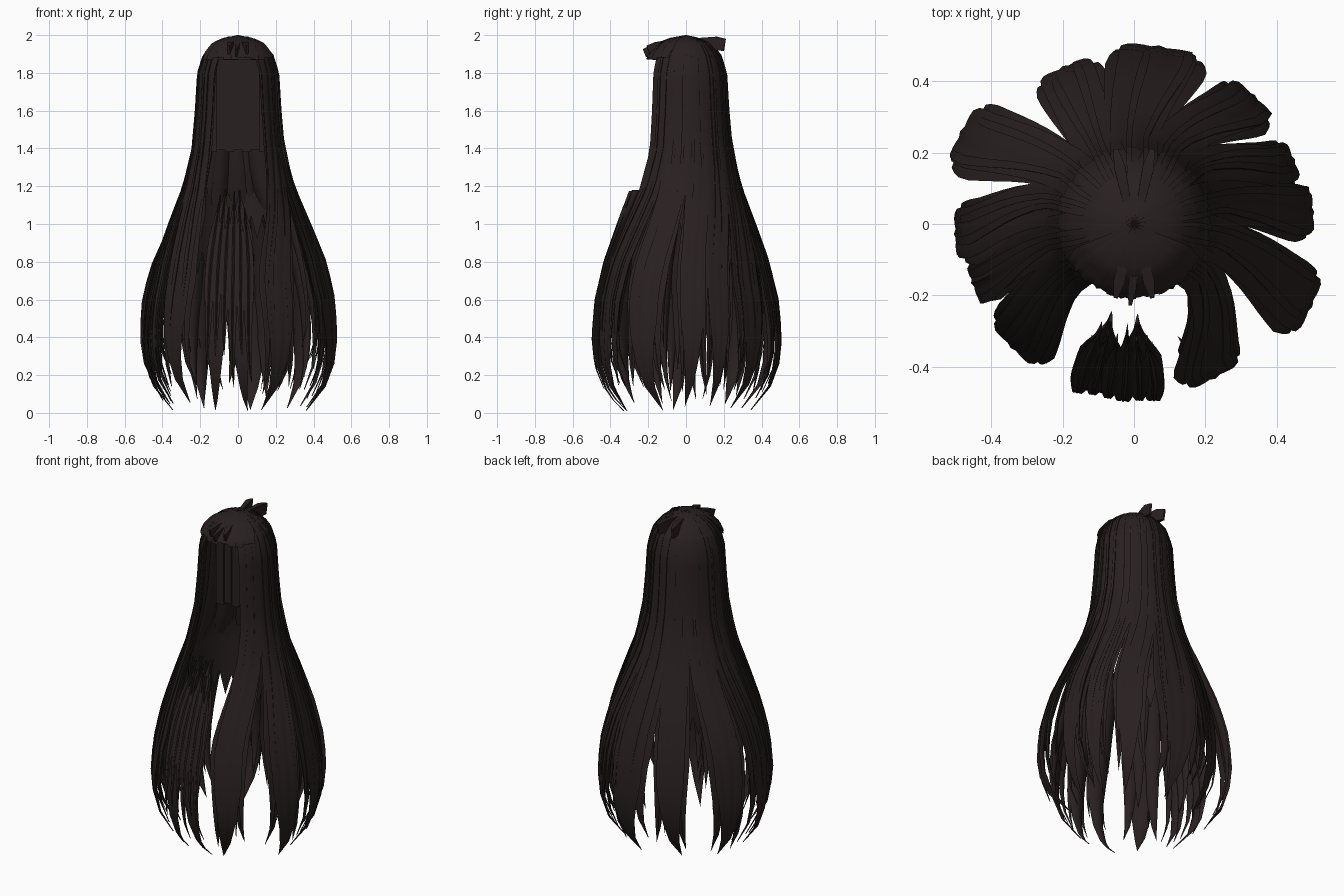
import bpy, bmesh, math, random
from mathutils import Vector, Matrix

cube = bpy.data.objects.get("Cube")
if cube:
    bpy.data.objects.remove(cube)
random.seed(4)

hair = bpy.data.materials.new("dark_brown_hair")
hair.use_nodes = True
colour = (0.022, 0.0145, 0.0145, 1)
hair.diffuse_color = colour
bsdf = hair.node_tree.nodes["Principled BSDF"]
bsdf.inputs["Base Color"].default_value = colour
bsdf.inputs["Roughness"].default_value = 0.8

# Outline of the whole hairstyle: height, radius
OUTLINE = [(2.0, 0.0), (1.985, 0.07), (1.96, 0.125), (1.9, 0.18), (1.8, 0.212),
           (1.6, 0.224), (1.4, 0.242), (1.2, 0.292), (1.0, 0.372), (0.8, 0.45),
           (0.6, 0.502), (0.4, 0.522), (0.25, 0.51), (0.1, 0.455), (0.0, 0.36)]


def radius(z):
    for (za, ra), (zb, rb) in zip(OUTLINE, OUTLINE[1:]):
        if z >= zb:
            return ra + (rb - ra) * (za - z) / (za - zb)
    return OUTLINE[-1][1]


def smooth(a, b, x):
    t = min(1, max(0, (x - a) / (b - a)))
    return t * t * (3 - 2 * t)


def finish(name, bm, angle=50):
    bmesh.ops.remove_doubles(bm, verts=bm.verts, dist=0.0004)
    bmesh.ops.recalc_face_normals(bm, faces=bm.faces)
    mesh = bpy.data.meshes.new(name)
    bm.to_mesh(mesh)
    bm.free()
    obj = bpy.data.objects.new(name, mesh)
    bpy.context.collection.objects.link(obj)
    mesh.materials.append(hair)
    bpy.ops.object.select_all(action="DESELECT")
    obj.select_set(True)
    bpy.context.view_layer.objects.active = obj
    bpy.ops.object.shade_smooth_by_angle(angle=math.radians(angle))


def skin(bm, rings):
    """Join closed rings of points into a capped tube."""
    loops = [[bm.verts.new(p) for p in ring] for ring in rings]
    n = len(loops[0])
    for a, b in zip(loops, loops[1:]):
        for i in range(n):
            bm.faces.new((a[i], a[(i + 1) % n], b[(i + 1) % n], b[i]))
    bm.faces.new(loops[0])
    bm.faces.new(loops[-1])


def lock(bm, top_deg, low_deg, reach, half_top, half_low, z0=2.0, z1=0.03,
         side=0.0, lift=0.0, thick=0.03, taper=0.5, swing=0.0, ridge=0.004,
         blunt=0.0, curl=0.01, rows=28, cols=8):
    """Lens-shaped ribbon hanging along the outline and ending in a point."""
    rings = []
    for k in range(rows + 1):
        s = k / rows
        ease = s
        if z0 > 1.9:
            ease = s ** 2 * 0.8 + s * 0.2 if s > 0.6 else s ** 2
        z = z0 + (z1 - z0) * ease
        low = smooth(1.45, 0.65, z)
        r = radius(z) * (1 + (reach / 0.512 - 1) * low)
        end = max(blunt, min(1, (z - z1) / taper)) ** 0.75
        r += lift * min(1, r / 0.1) - curl * (1 - end) ** 2
        half = (half_top + (half_low - half_top) * low) * min(1, r / 0.17) * end
        if z0 < 1.9:
            half *= 0.1 + 0.9 * smooth(z0, z0 - 0.25, z)
        a = math.radians(top_deg + (low_deg - top_deg) * low)
        out = Vector((math.cos(a), math.sin(a), 0))
        tan = Vector((-out.y, out.x, 0))
        shift = side * (0.4 + 0.6 * low) * min(1, r / 0.17) + swing * (1 - end) ** 2
        ring = []
        for face in (0, 1):
            for i in range(cols):
                u = -1 + 2 * i / cols
                u = -u if face else u
                t = shift + u * half
                sag = (0.9 - 0.5 * low) * t * t / (2 * max(r, 0.12))
                lens = 1 - u * u
                if face:
                    off = -thick * lens * max(end, 0.2) * min(1, r / 0.17)
                else:
                    off = ridge * math.cos(3 * math.pi * u) * lens * end
                ring.append(out * (r - sag + off) + tan * t + Vector((0, 0, z)))
        rings.append(ring)
    skin(bm, rings)


# Long locks: low angle, width, reach; their roots are spread around the open face
GROUPS = [(-62, 0.19, 0.48), (-25, 0.2, 0.54), (4, 0.15, 0.495), (22, 0.14, 0.475),
          (47, 0.18, 0.485), (82, 0.26, 0.495), (114, 0.19, 0.475), (152, 0.21, 0.54),
          (183, 0.17, 0.495), (200, 0.13, 0.475), (225, 0.2, 0.48)]
for n, (low, width, reach) in enumerate(GROUPS):
    top = -36 + n * 25.2
    bm = bmesh.new()
    lock(bm, top, low, reach, 0.066, width * 0.42, z1=random.uniform(0.0, 0.06),
         swing=random.uniform(-0.05, 0.05))
    for sgn in (-1, 1):
        # side strands that split into their own tips
        lock(bm, top, low, reach - 0.012, 0.036, width * 0.25,
             z1=random.uniform(0.06, 0.16), side=sgn * width * 0.3, lift=-0.006,
             swing=sgn * random.uniform(0.0, 0.04), taper=0.55, thick=0.025)
        # fine raised strands
        lock(bm, top, low, reach, 0.008, 0.014, z1=random.uniform(0.1, 0.35),
             side=sgn * width * random.uniform(0.12, 0.42), lift=0.006,
             swing=random.uniform(-0.03, 0.03), thick=0.02, ridge=0, cols=4, curl=0.03)
    # inner strand
    lock(bm, top, low, reach - 0.05, 0.05, width * 0.22, z1=random.uniform(0.2, 0.35),
         lift=-0.02, side=random.uniform(-0.03, 0.03), thick=0.02, curl=0.05)
    finish(f"long_lock_{n + 1}", bm)

# Loose front lock with a ragged upper end, parting into two points
bm = bmesh.new()
for i in range(6):
    side = -0.105 + 0.042 * i
    lock(bm, 264, 264, 0.485 + random.uniform(-0.01, 0.006), 0.026, 0.028,
         z0=random.uniform(1.08, 1.22), z1=random.uniform(0.12, 0.3),
         side=side, swing=side * 0.15, thick=0.02, rows=20)
for sgn in (-1, 1):
    lock(bm, 264, 264, 0.49, 0.05, 0.066, z0=1.18, z1=0.01, side=sgn * 0.066,
         swing=sgn * 0.02, lift=-0.015, taper=0.6, rows=20)
finish("front_lock", bm)

# Short fringe above the face
bm = bmesh.new()
for i in range(6):
    lock(bm, 219 + 20.5 * i, 219 + 20.5 * i, 0.5, 0.05, 0.05,
         z1=1.87 + 0.012 * (i % 2), taper=0.04, blunt=0.8, lift=0.02, curl=0, rows=12)
finish("fringe", bm)

# Scalp dome under the roots
bm = bmesh.new()
steps = 32
rings = []
for k in range(9):
    z = 1.997 - 0.13 * (k / 8) ** 2
    r = max(0.004, radius(z) - 0.012)
    rings.append([Vector((r * math.cos(math.tau * i / steps),
                          r * math.sin(math.tau * i / steps), z)) for i in range(steps)])
skin(bm, rings)
finish("scalp_cap", bm)

# Back layer inside the locks, open at the face, ragged and longest behind
bm = bmesh.new()
previous = None
for i in range(41):
    degrees = -52 + 284 * i / 40
    a = math.radians(degrees)
    hem = (0.92 if i % 2 else 1.05) - 0.2 * smooth(60, 0, abs(degrees - 130))
    column = []
    for k in range(13):
        z = 1.88 + (hem - 1.88) * k / 12
        r = min(radius(z) - 0.02, 0.28)
        column.append(bm.verts.new((r * math.cos(a), r * math.sin(a), z)))
    if previous:
        for k in range(12):
            bm.faces.new((previous[k], column[k], column[k + 1], previous[k + 1]))
    previous = column
finish("back_layer", bm)

# Straight inner panel behind the face opening
bm = bmesh.new()
for i in range(7):
    x = -0.135 + 0.045 * i
    hem = 1.38 + 0.012 * (i % 2)
    bmesh.ops.create_cube(bm, size=1, matrix=Matrix.Translation(
        (x, 0.05 - 1.2 * x * x, (1.9 + hem) / 2)) @ Matrix.Diagonal((0.05, 0.03, 1.9 - hem, 1)))
finish("inner_panel", bm, 30)


def tuft(bm, start, end, w0, w1, t0, t1):
    """Wedge running from start to end, opening towards the end."""
    start, end = Vector(start), Vector(end)
    along = (end - start).normalized()
    across = along.cross(Vector((0, 0, 1))).normalized()
    up = across.cross(along)
    rings = []
    for p, w, t in ((start, w0, t0), (start.lerp(end, 0.7), w1, t1), (end, w1 * 0.4, t1 * 0.9)):
        rings.append([p + across * sx * w + up * sz * t
                      for sx, sz in ((-1, -1), (1, -1), (1, 1), (-1, 1))])
    skin(bm, rings)


# Small folded tufts on the crown, at the back and front
bm = bmesh.new()
for sgn in (-1, 1):
    tuft(bm, (sgn * 0.015, 0.04, 1.975), (sgn * 0.05, 0.205, 1.948), 0.01, 0.016, 0.008, 0.036)
    tuft(bm, (sgn * 0.015, -0.04, 1.975), (sgn * 0.05, -0.2, 1.92), 0.01, 0.016, 0.006, 0.028)
tuft(bm, (0.01, -0.05, 1.975), (-0.01, -0.22, 1.905), 0.008, 0.012, 0.006, 0.025)
finish("crown_tufts", bm, 30)
